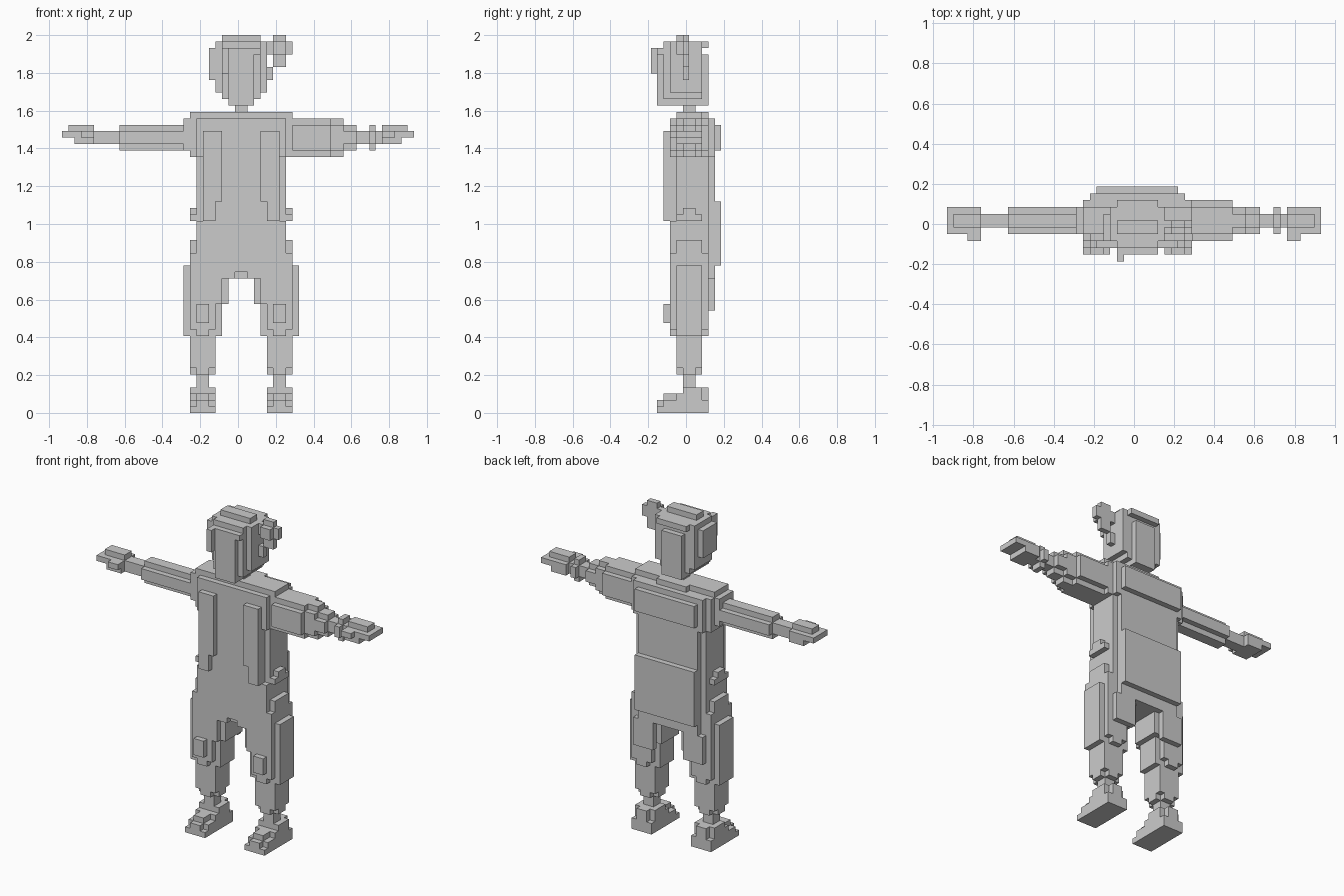
import bpy, bmesh
from itertools import product

if "Cube" in bpy.data.objects:
    bpy.data.objects.remove(bpy.data.objects["Cube"])

V = 2 / 59          # edge length of one block
PARTS = {}          # part name -> set of filled grid cells
taken = set()


def part(name, boxes, side=1):
    """Fill grid boxes (x0, x1, y0, y1, z0, z1); side=-1 mirrors across the body."""
    cells = set()
    for x0, x1, y0, y1, z0, z1 in boxes:
        if side < 0:
            x0, x1 = -x1, -x0
        cells |= set(product(range(x0, x1), range(y0, y1), range(z0, z1)))
    PARTS[name] = cells - taken
    taken.update(cells)


def build(name, cells):
    """Skin a part's exposed block faces and merge the flat areas."""
    bm = bmesh.new()
    cache = {}

    def vert(p):
        if p not in cache:
            cache[p] = bm.verts.new(((p[0] + .5) * V, (p[1] + .5) * V, p[2] * V))
        return cache[p]

    for c in sorted(cells):
        for axis in range(3):
            for s in (0, 1):
                n = list(c)
                n[axis] += 2 * s - 1
                if tuple(n) in taken:
                    continue
                u, w = (axis + 1) % 3, (axis + 2) % 3
                loop = []
                for du, dw in ((0, 0), (1, 0), (1, 1), (0, 1)):
                    p = list(c)
                    p[axis] += s
                    p[u] += du
                    p[w] += dw
                    loop.append(vert(tuple(p)))
                bm.faces.new(loop if s else loop[::-1])
    bmesh.ops.dissolve_limit(bm, angle_limit=0.01, verts=bm.verts[:], edges=bm.edges[:])
    mesh = bpy.data.meshes.new(name)
    bm.to_mesh(mesh)
    bm.free()
    bpy.context.collection.objects.link(bpy.data.objects.new(name, mesh))


for label, s in (("left", 1), ("right", -1)):
    # Shoe with stepped toe
    part(label + "_shoe", [(4, 8, -4, 3, 0, 2), (4, 8, -5, -4, 0, 1), (5, 7, -5, -4, 1, 2),
                           (5, 7, -4, -1, 2, 3), (4, 8, -2, 2, 2, 3),
                           (4, 8, -1, 2, 3, 4), (5, 7, 2, 3, 2, 4)], s)
    # Ankle and shin
    part(label + "_shin", [(5, 7, -1, 1, 4, 6), (5, 7, -2, 2, 6, 7), (4, 8, -1, 1, 6, 7),
                           (4, 8, -2, 2, 7, 12)], s)
    # Trouser leg, outer pocket panel and seat panel
    part(label + "_trouser_leg", [(4, 8, -2, 2, 12, 13), (5, 7, -3, 3, 12, 13),
                                  (4, 8, -3, 3, 13, 21), (3, 4, -2, 2, 12, 21),
                                  (2, 3, -2, 3, 17, 21), (8, 9, -2, 2, 12, 23),
                                  (3, 4, -3, 3, 17, 21), (3, 7, 3, 4, 16, 21)], s)
    part(label + "_knee_pad", [(5, 7, -4, -3, 14, 17)], s)
    # Jacket front strip with stepped hem
    part(label + "_jacket_strip", [(3, 6, -4, -3, 33, 44), (4, 6, -4, -3, 30, 33)], s)
    part(label + "_hip_pouch", [(7, 8, -2, 2, 30, 31), (7, 8, -1, 1, 31, 32)], s)

# Pelvis with an arch notched into the front
part("pelvis", [(-7, 7, -3, 3, 22, 30), (-7, -1, -3, 3, 21, 22), (1, 7, -3, 3, 21, 22),
                (-1, 1, -1, 3, 21, 22), (-8, 8, -2, 2, 21, 27), (-8, -7, -3, 3, 21, 25),
                (7, 8, -3, 3, 21, 25), (-6, 6, 3, 4, 21, 30)])
part("seat_panel", [(-6, 6, 4, 5, 23, 33)])

# Torso, shoulders and back panel
part("torso", [(-6, 6, -3, 4, 30, 46), (-7, 7, -2, 3, 30, 40), (-7, 7, -3, 4, 40, 46),
               (-8, 8, -2, 3, 40, 46), (-8, 8, -2, 2, 46, 47), (-3, 3, -2, 3, 46, 47),
               (-9, -8, -2, 2, 41, 46)])
part("back_panel", [(-6, 6, 4, 5, 41, 45)])

# Bare right arm
part("right_arm", [(-19, -8, -2, 2, 42, 44), (-19, -8, -1, 1, 41, 45),
                   (-23, -19, -1, 1, 42, 44)])
# Sleeved left arm with bracelet
part("left_sleeve", [(8, 14, -3, 3, 41, 45), (8, 14, -2, 2, 40, 46), (14, 16, -2, 2, 41, 45),
                     (14, 16, -1, 1, 40, 46), (16, 18, -2, 2, 42, 44), (16, 18, -1, 1, 41, 45)])
part("left_forearm", [(18, 22, -1, 1, 42, 44)])
part("left_bracelet", [(20, 21, -2, 2, 42, 44), (20, 21, -1, 1, 41, 45)])

# Hands with thumbs
hand = [(0, 5, -2, 2, 43, 44), (0, 4, -1, 1, 44, 45), (0, 3, -2, 2, 42, 43), (0, 2, -3, -2, 43, 44)]
part("left_hand", [(a + 22, b + 22, *r) for a, b, *r in hand])
part("right_hand", [(a + 23, b + 23, *r) for a, b, *r in hand], -1)

# Neck and head: stepped jaw, face and nape panels
part("neck", [(-1, 1, -1, 1, 47, 49)])
part("head", [(-4, 4, -3, 2, 50, 57), (-3, 3, -4, 2, 49, 57), (-2, 2, -5, 3, 48, 56)])

# Hair cap, crest, side locks, fringe and side tail
part("hair", [(-3, 3, -5, 2, 56, 57), (-4, 4, -3, 2, 57, 58), (-3, 3, -4, 3, 57, 58), (-3, 3, -2, 0, 58, 59),
              (-5, -4, -3, 1, 52, 57), (-3, -2, -6, -4, 53, 57), (4, 5, -1, 0, 52, 54)])
part("side_tail", [(4, 5, -1, 0, 56, 58), (5, 7, -2, 0, 56, 58), (5, 7, -1, 0, 54, 59),
                   (7, 8, -1, 0, 56, 58)])

for name, cells in PARTS.items():
    build(name, cells)
